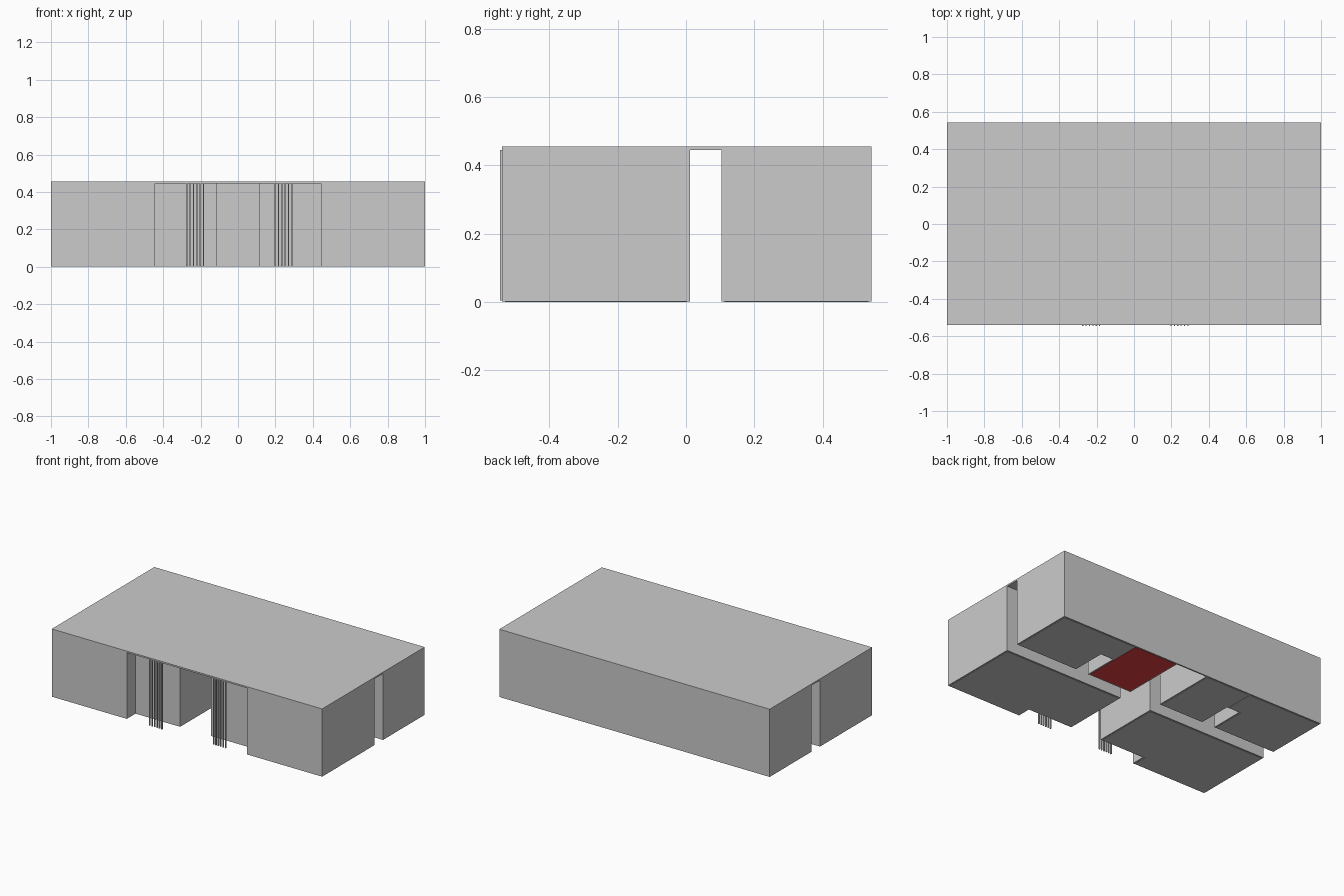
import bpy, bmesh

if "Cube" in bpy.data.objects:
    bpy.data.objects.remove(bpy.data.objects["Cube"])

FRONT, BACK = -0.539, 0.544      # outer wall lines
HALL_F, HALL_B = 0.012, 0.104    # cross corridor
CEIL, TOP = 0.445, 0.455
WALL = 0.009

red = bpy.data.materials.new("red_floor")
red.diffuse_color = (0.8, 0.05, 0.05, 1)
red.use_nodes = True
red.node_tree.nodes["Principled BSDF"].inputs["Base Color"].default_value = red.diffuse_color


def add_object(name, bm, mat=None):
    bmesh.ops.recalc_face_normals(bm, faces=bm.faces[:])
    mesh = bpy.data.meshes.new(name)
    bm.to_mesh(mesh)
    bm.free()
    ob = bpy.data.objects.new(name, mesh)
    bpy.context.collection.objects.link(ob)
    if mat:
        mesh.materials.append(mat)
    return ob


def box(name, x0, x1, y0, y1, z0, z1):
    bm = bmesh.new()
    bmesh.ops.create_cube(bm, size=1)
    for v in bm.verts:
        v.co = ((x0 + x1) / 2 + v.co.x * (x1 - x0),
                (y0 + y1) / 2 + v.co.y * (y1 - y0),
                (z0 + z1) / 2 + v.co.z * (z1 - z0))
    return add_object(name, bm)


def plan_part(name, outline, sx, want_floor, z0, z1, mat=None):
    """Inset a floor plan, keep either the wall ring or the floor, extrude it."""
    bm = bmesh.new()
    pts = [(sx * x, y, z0) for x, y in outline]
    inner = bm.faces.new([bm.verts.new(p) for p in pts])
    inner.normal_update()
    ring = bmesh.ops.inset_region(bm, faces=[inner], thickness=WALL,
                                  use_even_offset=True, use_boundary=True)["faces"]
    drop = ring if want_floor else [inner]
    bmesh.ops.delete(bm, geom=drop, context='FACES')
    ext = bmesh.ops.extrude_face_region(bm, geom=bm.faces[:], use_keep_orig=True)["geom"]
    for v in ext:
        if isinstance(v, bmesh.types.BMVert):
            v.co.z = z1
    return add_object(name, bm, mat)


def room(name, outline, sx, mat=None):
    plan_part(name + "_walls", outline, sx, False, 0.002, CEIL)
    plan_part(name + "_floor", outline, sx, True, 0.0, 0.006, mat)


# Room plans for the right half
front_room = [(1, HALL_F), (0.115, HALL_F), (0.115, -0.447),
              (0.445, -0.447), (0.445, FRONT), (1, FRONT)]
back_room = [(1, HALL_B), (1, BACK), (0.445, BACK),
             (0.445, 0.335), (0.54, 0.335), (0.54, HALL_B)]
small_room = [(0.115, HALL_B), (0.445, HALL_B), (0.445, BACK), (0.115, BACK)]

for side, s in (("right", 1), ("left", -1)):
    room(side + "_front_room", front_room, s)
    room(side + "_back_room", back_room, s)
    room(side + "_small_room", small_room, s, red if s > 0 else None)

# Back wall closing the central hall
box("hall_back_wall", -0.115, 0.115, BACK - WALL, BACK, 0.002, CEIL)

# Roof slab
box("roof", -1, 1, FRONT, BACK, CEIL, TOP)

# Two groups of slender bars at the porch
for side, start in (("left", -0.274), ("right", 0.198)):
    for i in range(6):
        x = start + i * 0.018
        box(f"{side}_porch_bar_{i + 1}", x - 0.003, x + 0.003,
            -0.545, -0.536, 0.004, CEIL)
